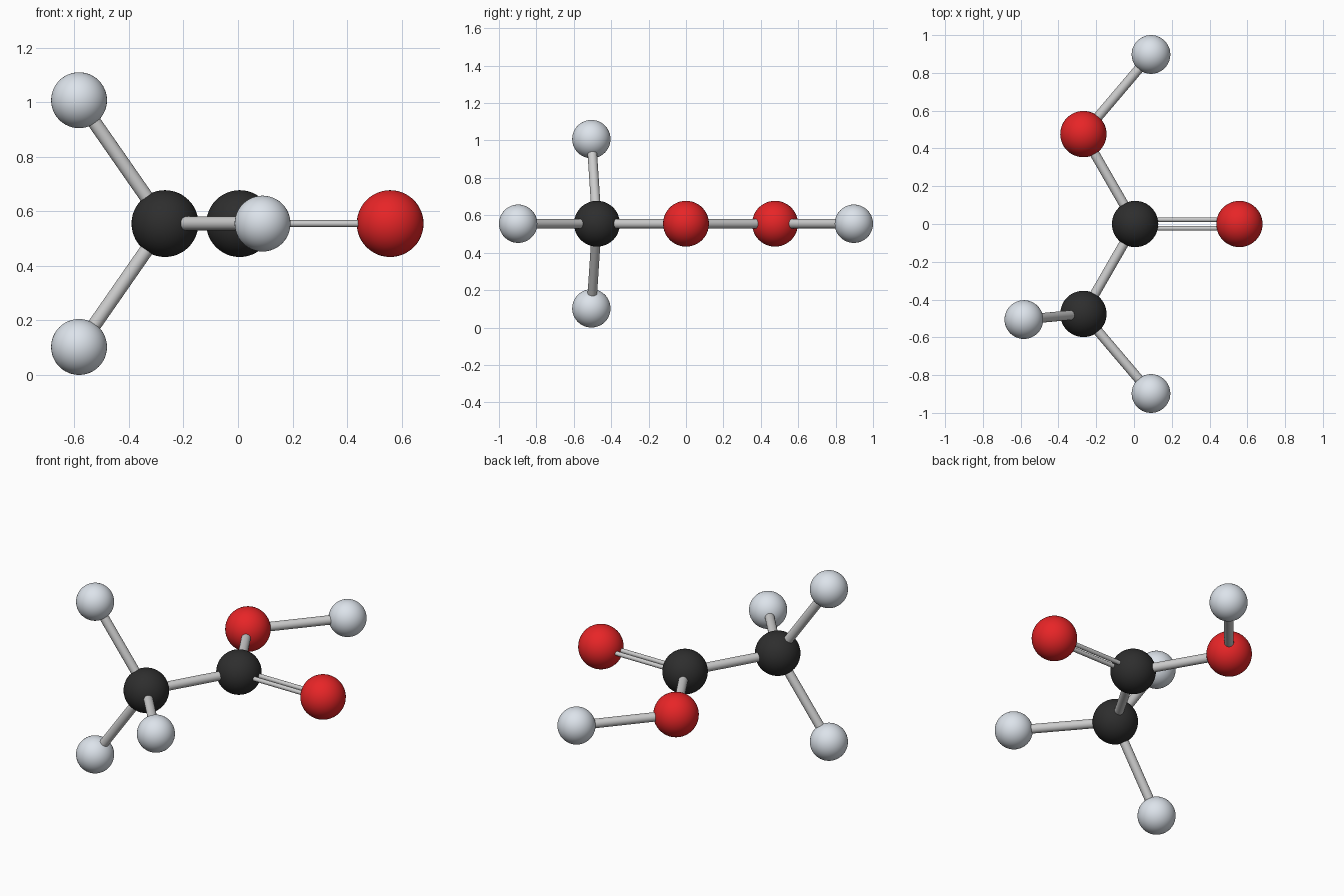
import bpy
from mathutils import Vector

if "Cube" in bpy.data.objects:
    bpy.data.objects.remove(bpy.data.objects["Cube"])

Z = 0.555  # height of the molecular plane


def material(name, rgb):
    m = bpy.data.materials.new(name)
    m.diffuse_color = (*rgb, 1)
    m.use_nodes = True
    m.node_tree.nodes["Principled BSDF"].inputs["Base Color"].default_value = m.diffuse_color
    return m


CARBON = (0.1225, material("dark_grey", (0.027, 0.027, 0.027)))
OXYGEN = (0.1225, material("red", (0.8, 0.018, 0.02)))
HYDROGEN = (0.1025, material("pale_grey", (0.72, 0.77, 0.83)))


def atom(name, kind, pos):
    radius, mat = kind
    bpy.ops.mesh.primitive_uv_sphere_add(segments=48, ring_count=24, radius=radius, location=pos)
    ob = bpy.context.object
    ob.name = name
    ob.data.materials.append(mat)
    bpy.ops.object.shade_smooth()


def bond(name, a, b, radius=0.0255, offset=(0, 0, 0)):
    a, b = Vector(a) + Vector(offset), Vector(b) + Vector(offset)
    bpy.ops.mesh.primitive_cylinder_add(vertices=32, radius=radius, depth=(b - a).length,
                                        location=(a + b) / 2)
    ob = bpy.context.object
    ob.name = name
    ob.rotation_euler = (b - a).to_track_quat('Z', 'Y').to_euler()
    bpy.ops.object.shade_smooth_by_angle()


# Atoms
atoms = {
    "acid_carbon": (CARBON, (0.006, 0.0, Z)),
    "methyl_carbon": (CARBON, (-0.268, -0.476, Z)),
    "double_bond_oxygen": (OXYGEN, (0.558, 0.0, Z)),
    "hydroxyl_oxygen": (OXYGEN, (-0.268, 0.476, Z)),
    "hydroxyl_hydrogen": (HYDROGEN, (0.09, 0.8975, Z)),
    "methyl_hydrogen_front": (HYDROGEN, (0.09, -0.8975, Z)),
    "methyl_hydrogen_upper": (HYDROGEN, (-0.583, -0.506, 2 * Z - 0.1025)),
    "methyl_hydrogen_lower": (HYDROGEN, (-0.583, -0.506, 0.1025)),
}
for name, (kind, pos) in atoms.items():
    atom(name, kind, pos)

# Single bonds
singles = [("acid_carbon", "methyl_carbon"), ("acid_carbon", "hydroxyl_oxygen"),
           ("hydroxyl_oxygen", "hydroxyl_hydrogen")]
singles += [("methyl_carbon", "methyl_hydrogen_" + s) for s in ("front", "upper", "lower")]
for a, b in singles:
    bond(f"bond_{a}_to_{b}", atoms[a][1], atoms[b][1])

# Double bond: two thin parallel rods
for side, dy in (("front", -0.023), ("back", 0.023)):
    bond("double_bond_rod_" + side, atoms["acid_carbon"][1], atoms["double_bond_oxygen"][1],
         0.0125, (0, dy, 0))
